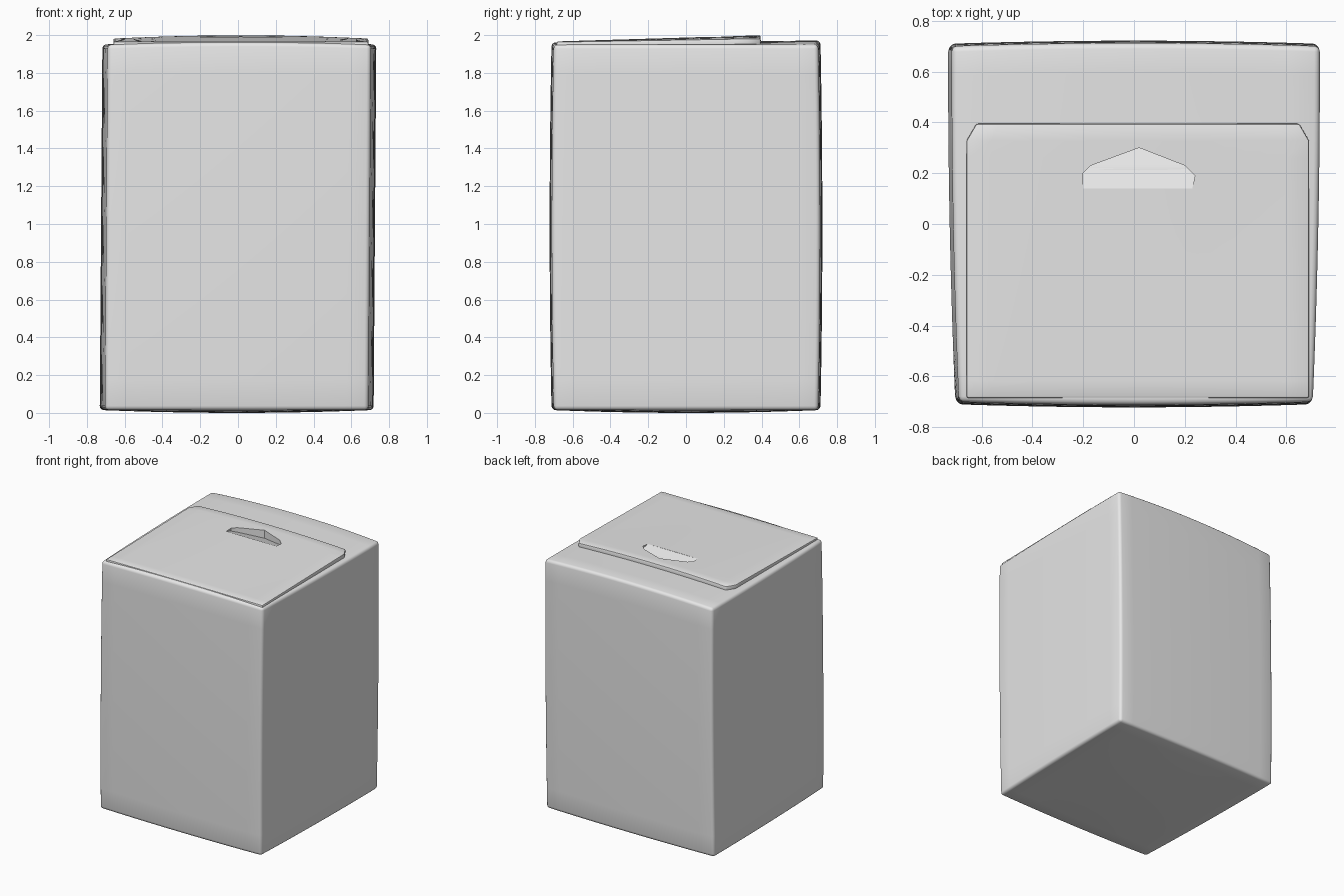
import bpy
import bmesh

old = bpy.data.objects.get("Cube")
if old:
    bpy.data.objects.remove(old)

# One plain grey for the whole carton
grey = bpy.data.materials.new("light_grey")
grey.use_nodes = True
grey.diffuse_color = (0.8, 0.8, 0.8, 1)
grey.node_tree.nodes["Principled BSDF"].inputs["Base Color"].default_value = (0.8, 0.8, 0.8, 1)


def make_object(name, bm):
    bmesh.ops.recalc_face_normals(bm, faces=bm.faces)
    mesh = bpy.data.meshes.new(name)
    bm.to_mesh(mesh)
    bm.free()
    mesh.materials.append(grey)
    obj = bpy.data.objects.new(name, mesh)
    bpy.context.collection.objects.link(obj)
    return obj


def activate(obj):
    bpy.ops.object.select_all(action="DESELECT")
    obj.select_set(True)
    bpy.context.view_layer.objects.active = obj


def add_bevel(obj, width, segments):
    bevel = obj.modifiers.new("soft_edges", "BEVEL")
    bevel.width = width
    bevel.segments = segments
    bevel.limit_method = "ANGLE"
    bevel.angle_limit = 0.8


# Carton body: a subdivided box with gently bulging walls, wider at the back
bm = bmesh.new()
bmesh.ops.create_cube(bm, size=2)
bmesh.ops.subdivide_edges(bm, edges=bm.edges, cuts=11, use_grid_fill=True)
for v in bm.verts:
    a, b, c = v.co
    bulge_x, bulge_y, bulge_z = 1 - a * a, 1 - b * b, 1 - c * c
    x = a * (0.711 + 0.014 * b + 0.008 * bulge_y) + 0.007 * c
    y = b * (0.70 + 0.012 * bulge_x + 0.010 * bulge_z)
    if c > 0:
        z = 0.985 + c * (0.965 + 0.012 * bulge_x + 0.01 * max(b, 0) * bulge_x)
    else:
        z = 0.985 + c * (0.97 + 0.015 * max(bulge_x * bulge_y, 0))
    v.co = (x, y, z)
body = make_object("carton_body", bm)
add_bevel(body, 0.022, 3)

# Top flap: a thin crowned sheet rising to the back, with clipped back corners
bm = bmesh.new()
bmesh.ops.create_grid(bm, x_segments=14, y_segments=16, size=1)
for v in bm.verts:
    a, b, _ = v.co
    y = -0.145 + 0.54 * b
    half = 0.675 - 0.6 * max(y - 0.33, 0)
    v.co = (0.015 + a * half, y, 1.974 + 0.009 * b + 0.016 * (1 - a * a) * (0.55 + 0.45 * b))
flap = make_object("top_flap", bm)
solid = flap.modifiers.new("thickness", "SOLIDIFY")
solid.thickness = 0.05
solid.offset = -1
add_bevel(flap, 0.008, 2)

# Finger recess: peaked outline whose floor slopes down towards the back
outline = [(-0.20, 0.14), (-0.20, 0.20), (-0.17, 0.23), (0.02, 0.30),
           (0.20, 0.23), (0.24, 0.19), (0.23, 0.14)]
bm = bmesh.new()
low = [bm.verts.new((x, y, 1.99 - 0.35 * (y - 0.14))) for x, y in outline]
high = [bm.verts.new((x, y, 2.1)) for x, y in outline]
bm.faces.new(low)
bm.faces.new(high)
for i in range(len(outline)):
    j = (i + 1) % len(outline)
    bm.faces.new((low[i], low[j], high[j], high[i]))
cutter = make_object("recess_cutter", bm)
cutter.hide_render = True

for obj in (body, flap):
    cut = obj.modifiers.new("finger_recess", "BOOLEAN")
    cut.operation = "DIFFERENCE"
    cut.solver = "EXACT"
    cut.object = cutter
    activate(obj)
    for name in [m.name for m in obj.modifiers]:
        bpy.ops.object.modifier_apply(modifier=name)
    bpy.ops.object.shade_smooth_by_angle(angle=0.6)

bpy.data.objects.remove(cutter)
